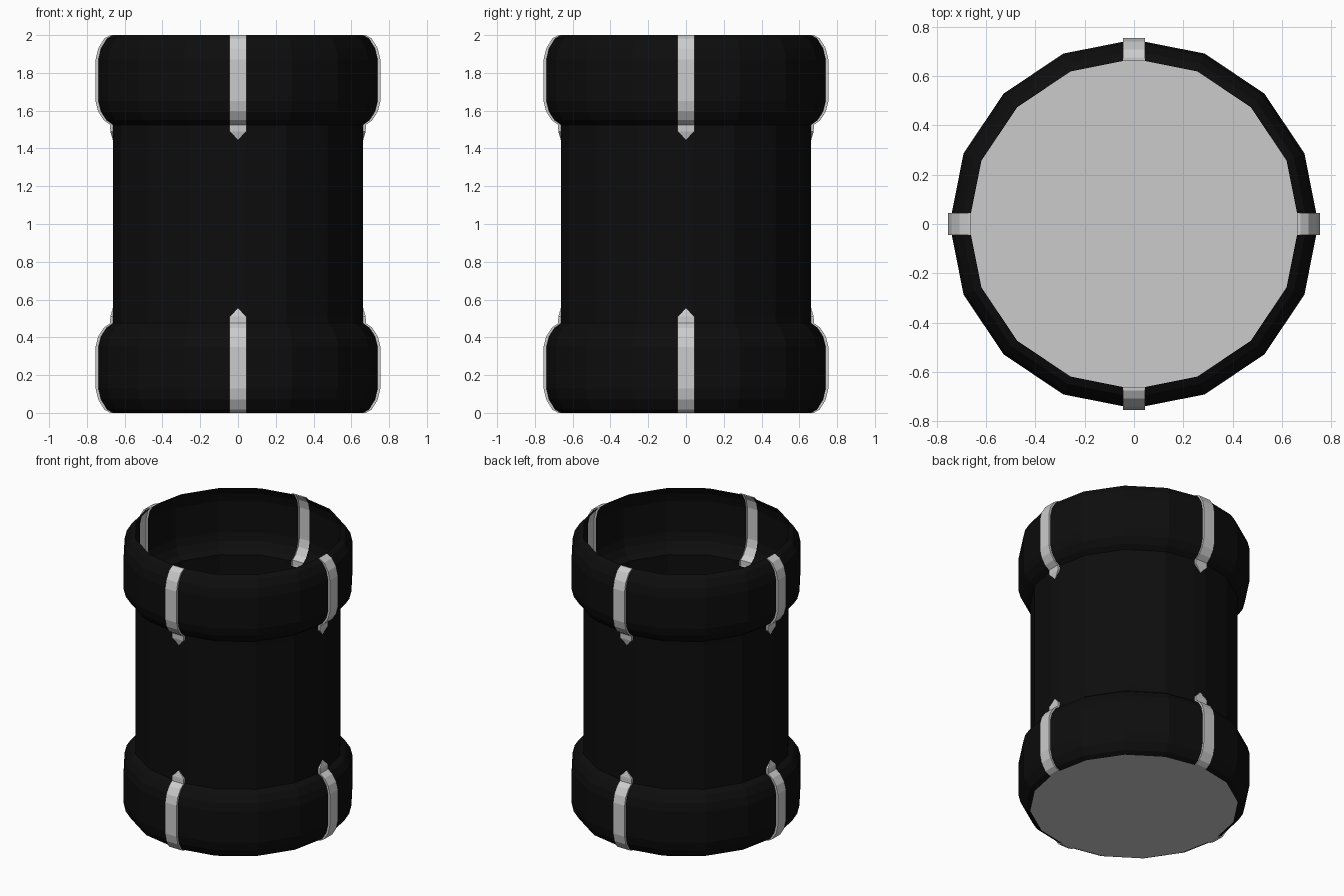
import bpy, bmesh, math

if "Cube" in bpy.data.objects:
    bpy.data.objects.remove(bpy.data.objects["Cube"])

HALF_W = 0.045                               # half width of a strap
DROP = HALF_W * math.tan(math.pi / 16)       # flat strap seat sits inside the 16-gon corner
LIFT = 0.015                                 # how far straps stand proud

# upper half profile (radius, z): rim, bulge, neck
RIM = [(0.67, 2.0), (0.702, 1.982), (0.734, 1.93), (0.748, 1.87), (0.748, 1.65),
       (0.734, 1.595), (0.705, 1.55), (0.671, 1.525), (0.67, 1.49)]
PROFILE = RIM + [(r, 2 - z) for r, z in reversed(RIM)]


def finish(name, bm, mat=None, normals=True):
    if normals:
        bmesh.ops.recalc_face_normals(bm, faces=bm.faces)
    me = bpy.data.meshes.new(name)
    bm.to_mesh(me)
    bm.free()
    ob = bpy.data.objects.new(name, me)
    bpy.context.collection.objects.link(ob)
    if mat:
        me.materials.append(mat)
    return ob


def turn(x, y, q):
    """Rotate by q quarter turns."""
    for _ in range(q):
        x, y = -y, x
    return x, y


def outline(r):
    """16-gon with each axis corner cut flat for a strap: 5 points per quarter."""
    pts = []
    for q in range(4):
        quarter = [(r - DROP, -HALF_W), (r - DROP, HALF_W)]
        quarter += [(r * math.cos(a * math.pi / 8), r * math.sin(a * math.pi / 8)) for a in (1, 2, 3)]
        pts += [turn(x, y, q) for x, y in quarter]
    return pts


black = bpy.data.materials.new("black")
black.diffuse_color = (0.004, 0.004, 0.004, 1)
black.use_nodes = True
black.node_tree.nodes["Principled BSDF"].inputs["Base Color"].default_value = black.diffuse_color

# Open shell, with slots left behind the straps
bm = bmesh.new()
rows = [[bm.verts.new((x, y, z)) for x, y in outline(r)] for r, z in PROFILE]
middle = len(RIM) - 1
for i in range(len(rows) - 1):
    a, b = rows[i], rows[i + 1]
    n = len(a)
    for j in range(n):
        if j % 5 == 0 and i != middle:
            continue
        k = (j + 1) % n
        bm.faces.new((a[k], a[j], b[j], b[k]))
finish("barrel_shell", bm, black)

# Floor plate
bm = bmesh.new()
bm.faces.new([bm.verts.new((x, y, 0)) for x, y in reversed(outline(0.67))])
finish("floor_plate", bm, normals=False)


# Raised straps with pointed tips on both rings
def strap(name, q, flip):
    bm = bmesh.new()

    def v(x, y, z):
        x, y = turn(x, y, q)
        return bm.verts.new((x, y, 2 - z if flip else z))

    rows = []
    for r, z in RIM:
        x = r - DROP
        rows.append([v(x, -HALF_W, z), v(x + LIFT, -HALF_W, z),
                     v(x + LIFT, HALF_W, z), v(x, HALF_W, z)])
    for a, b in zip(rows, rows[1:]):
        for j in range(3):
            bm.faces.new((a[j], b[j], b[j + 1], a[j + 1]))
    bm.faces.new(rows[0])                    # end at the rim
    tip = v(0.67 - DROP + 0.002, 0, 1.445)
    for j in range(3):                       # pointed tip
        bm.faces.new((rows[-1][j], tip, rows[-1][j + 1]))
    # outward normals
    bm.normal_update()
    ox, oy = turn(1, 0, q)
    f = max(bm.faces, key=lambda f: abs(f.normal.x * ox + f.normal.y * oy))
    if f.normal.x * ox + f.normal.y * oy < 0:
        bmesh.ops.reverse_faces(bm, faces=bm.faces)
    finish(name, bm, normals=False)


for q, side in enumerate(("right", "back", "left", "front")):
    strap("upper_strap_" + side, q, False)
    strap("lower_strap_" + side, q, True)
